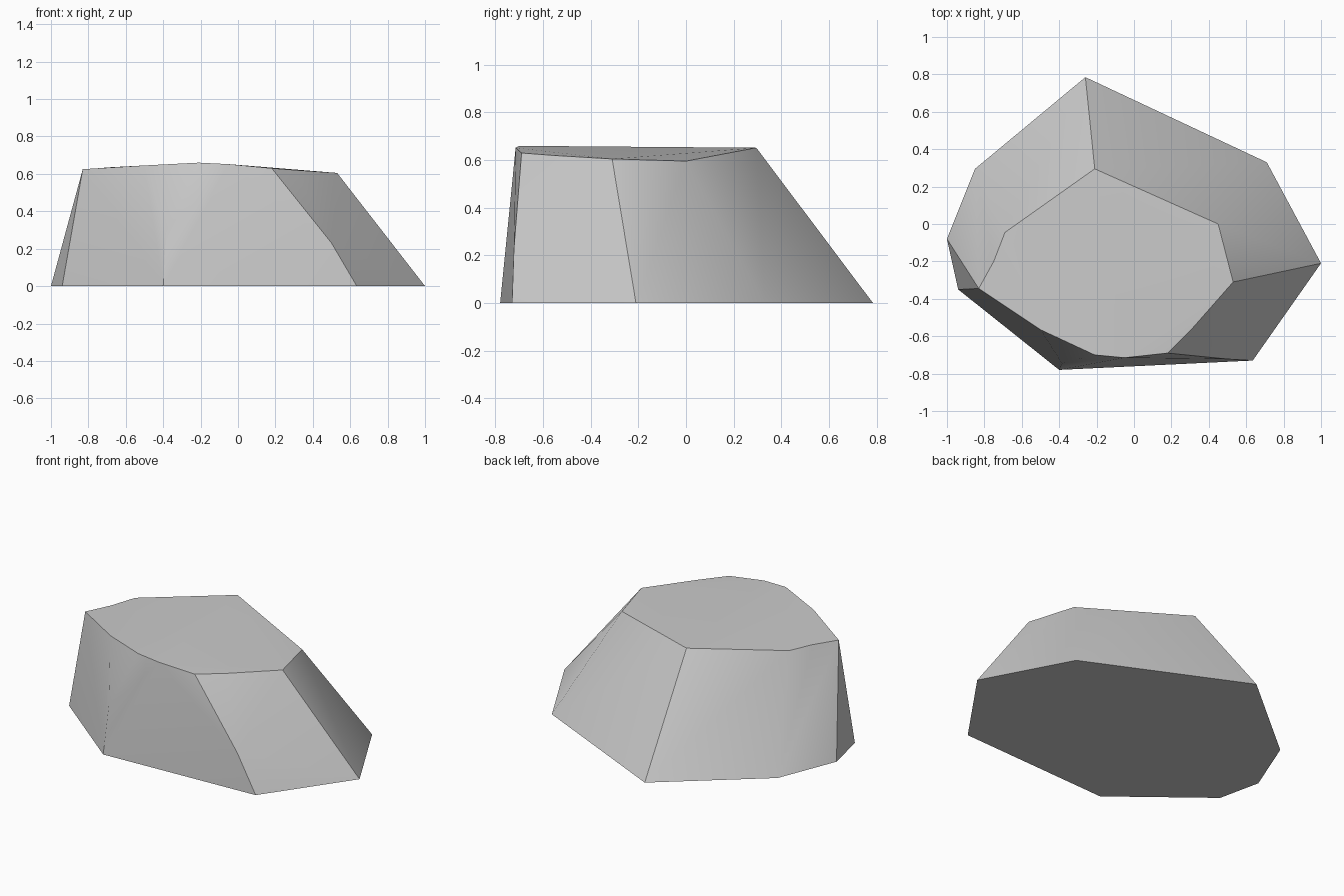
import bpy
import bmesh
import math
from mathutils import Vector

cube = bpy.data.objects.get("Cube")
if cube:
    bpy.data.objects.remove(cube, do_unlink=True)

# Outline of the ground contact
base = [(-.26, .785), (.71, .33), (1, -.21), (.635, -.73),
        (-.4, -.78), (-.94, -.35), (-1, -.08), (-.85, .295)]
# Rim of the gently ridged top
rim = [(-.21, .295, .652), (.45, 0, .596), (.53, -.31, .605),
       (.31, -.56, .62), (.18, -.69, .63), (-.05, -.715, .652),
       (-.21, -.7, .66), (-.5, -.565, .645), (-.83, -.345, .625),
       (-.69, -.045, .635)]
# Bulge on the front right corner
bulge = (.5, -.722, .23)

bm = bmesh.new()
for p in [(x, y, 0) for x, y in base] + rim + [bulge]:
    bm.verts.new(p)
hull = bmesh.ops.convex_hull(bm, input=bm.verts[:])
bmesh.ops.delete(bm, geom=[v for v in hull["geom_interior"]
                           if isinstance(v, bmesh.types.BMVert)], context='VERTS')


def dent(start, end, target):
    """Split the edge between two points and pull its middle inward."""
    near = [min(bm.verts, key=lambda v: (v.co - Vector(p)).length) for p in (start, end)]
    edge = bm.edges.get(near)
    if edge:
        _, middle = bmesh.utils.edge_split(edge, near[0], 0.5)
        middle.co = target
        bmesh.ops.triangulate(bm, faces=middle.link_faces[:])


# Shallow hollows in the rim and the front corner
dent(rim[8], rim[9], (-.75, -.2, .63))
dent((*base[4], 0), rim[6], (-.385, -.745, .3))

# Merge the flat underside into one face
bmesh.ops.dissolve_limit(bm, angle_limit=math.radians(0.5),
                         verts=bm.verts[:], edges=bm.edges[:])
bmesh.ops.recalc_face_normals(bm, faces=bm.faces[:])

mesh = bpy.data.meshes.new("rock")
bm.to_mesh(mesh)
bm.free()
rock = bpy.data.objects.new("rock", mesh)
bpy.context.collection.objects.link(rock)

# Stone colour
stone = bpy.data.materials.new("light grey stone")
stone.use_nodes = True
colour = (.6, .6, .6, 1)
stone.diffuse_color = colour
stone.node_tree.nodes["Principled BSDF"].inputs["Base Color"].default_value = colour
mesh.materials.append(stone)

# Soft sides with crisp main edges
bpy.ops.object.select_all(action='DESELECT')
rock.select_set(True)
bpy.context.view_layer.objects.active = rock
bpy.ops.object.shade_smooth_by_angle(angle=math.radians(35))
